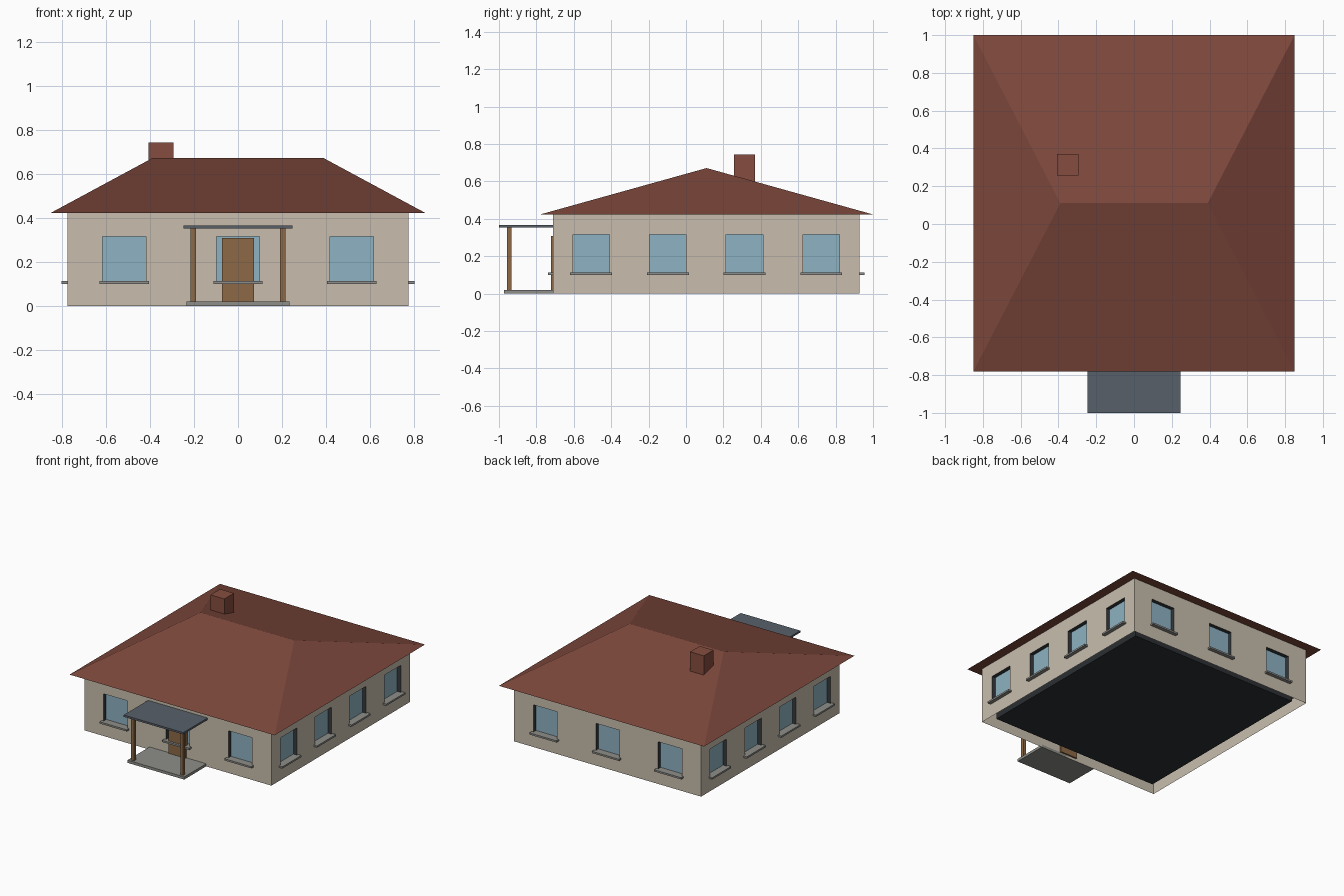
import bpy, bmesh
from mathutils import Vector

if "Cube" in bpy.data.objects:
    bpy.data.objects.remove(bpy.data.objects["Cube"])

X, Y0, Y1, H = 0.775, -0.712, 0.928, 0.423     # wall extents
WW, Z0, Z1, DEPTH = 0.196, 0.108, 0.316, 0.03   # window size and recess


def material(name, rgb):
    m = bpy.data.materials.new(name)
    m.diffuse_color = (*rgb, 1)
    m.use_nodes = True
    m.node_tree.nodes["Principled BSDF"].inputs["Base Color"].default_value = m.diffuse_color
    return m


WALL = material("plaster", (0.578, 0.515, 0.418))
ROOF = material("roof_tile", (0.205, 0.064, 0.045))
BRICK = material("brick", (0.235, 0.073, 0.05))
GLASS = material("glass", (0.27, 0.445, 0.54))
DARK = material("dark_interior", (0.025, 0.029, 0.033))
FRAME = material("dark_frame", (0.035, 0.04, 0.045))
WOOD = material("wood", (0.27, 0.142, 0.062))
STONE = material("stone", (0.27, 0.268, 0.25))
SLATE = material("slate", (0.098, 0.117, 0.144))


def finish(name, bm, mat, recalc=False):
    bmesh.ops.remove_doubles(bm, verts=bm.verts, dist=1e-5)
    if recalc:
        bmesh.ops.recalc_face_normals(bm, faces=bm.faces)
    me = bpy.data.meshes.new(name)
    bm.to_mesh(me)
    bm.free()
    me.materials.append(mat)
    ob = bpy.data.objects.new(name, me)
    bpy.context.collection.objects.link(ob)
    return ob


def add_box(bm, lo, hi):
    lo, hi = Vector(lo), Vector(hi)
    vs = bmesh.ops.create_cube(bm, size=1)["verts"]
    for v in vs:
        v.co = (lo + hi) / 2 + v.co * (hi - lo)


def box(name, lo, hi, mat):
    bm = bmesh.new()
    add_box(bm, lo, hi)
    return finish(name, bm, mat)


def quad(bm, pts):
    bm.faces.new([bm.verts.new(p) for p in pts])


def facade(side, origin, along, out, length, count):
    """One thin wall with window openings, recessed panes, reveals and sills."""
    o, a, n = Vector(origin), Vector(along), Vector(out)

    def P(u, z, d=0.0):
        return o + a * u + n * d + Vector((0, 0, z))

    centres = [(i + 0.5) * length / count for i in range(count)]
    us = [0] + [c + s * WW / 2 for c in centres for s in (-1, 1)] + [length]
    zs = [0, Z0, Z1, H]
    wall, glass, frame = bmesh.new(), bmesh.new(), bmesh.new()
    for i in range(len(us) - 1):
        for j in range(3):
            u0, u1, z0, z1 = us[i], us[i + 1], zs[j], zs[j + 1]
            ring = [(u0, z0), (u1, z0), (u1, z1), (u0, z1)]
            if i % 2 == 0 or j != 1:
                quad(wall, [P(*r) for r in ring])
                continue
            quad(glass, [P(*r, -DEPTH) for r in ring])
            for k in range(4):
                p, q = ring[k], ring[(k + 1) % 4]
                quad(frame, [P(*p), P(*q), P(*q, -DEPTH), P(*p, -DEPTH)])
    finish(side + "_wall", wall, WALL)
    finish(side + "_window_panes", glass, GLASS)
    finish(side + "_window_reveals", frame, FRAME)
    sills = bmesh.new()
    for c in centres:
        p, q = P(c - 0.112, 0.1, -DEPTH), P(c + 0.112, 0.113, 0.027)
        add_box(sills, [min(s) for s in zip(p, q)], [max(s) for s in zip(p, q)])
    finish(side + "_window_sills", sills, STONE)


# Four walls
facade("front", (-X, Y0, 0), (1, 0, 0), (0, -1, 0), 2 * X, 3)
facade("back", (X, Y1, 0), (-1, 0, 0), (0, 1, 0), 2 * X, 3)
facade("right", (X, Y0, 0), (0, 1, 0), (1, 0, 0), Y1 - Y0, 4)
facade("left", (-X, Y1, 0), (0, -1, 0), (-1, 0, 0), Y1 - Y0, 4)

# Dark interior block seen from below
G = 0.07
box("interior_core", (-X + G, Y0 + G, 0.02), (X - G, Y1 - G, 0.418), DARK)

# Hipped roof: four eave corners and two ridge ends
bm = bmesh.new()
v = [bm.verts.new(p) for p in (
    (-0.85, -0.78, H), (0.85, -0.78, H), (0.85, 1, H), (-0.85, 1, H),
    (-0.39, 0.11, 0.671), (0.39, 0.11, 0.671))]
for f in ((3, 2, 1, 0), (0, 1, 5, 4), (1, 2, 5), (2, 3, 4, 5), (3, 0, 4)):
    bm.faces.new([v[i] for i in f])
finish("hip_roof", bm, ROOF, True)

# Chimney
box("chimney", (-0.407, 0.256, 0.55), (-0.293, 0.37, 0.743), BRICK)

# Door and porch
box("door", (-0.072, -0.722, 0.02), (0.072, -0.7, 0.308), WOOD)
box("porch_floor", (-0.235, -0.972, 0), (0.235, Y0, 0.02), STONE)
box("porch_roof", (-0.247, -1, 0.352), (0.247, Y0, 0.366), SLATE)
for side, s in (("left", -1), ("right", 1)):
    x = s * 0.204
    box(side + "_porch_post", (x - 0.012, -0.957, 0.02), (x + 0.012, -0.933, 0.352), WOOD)
